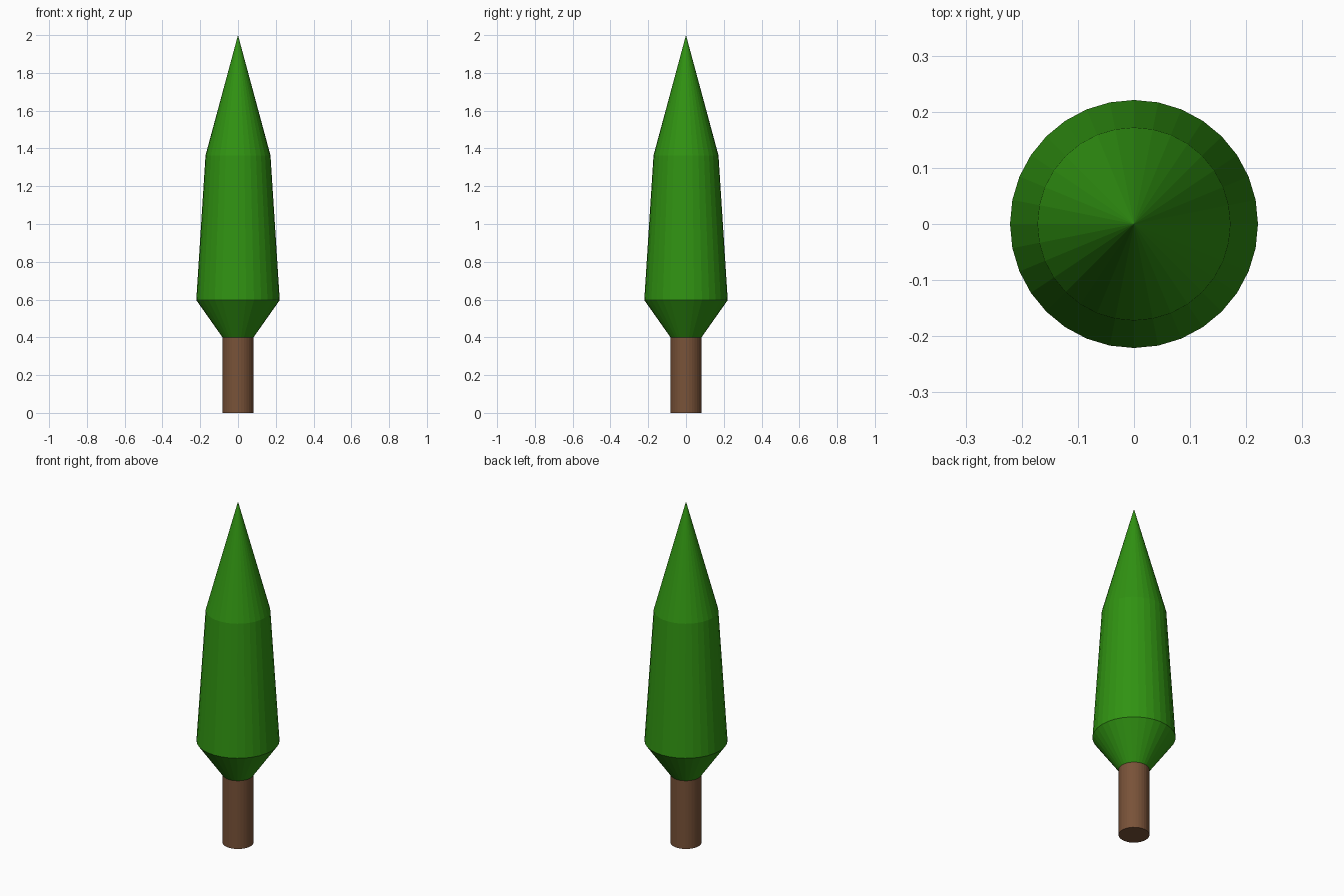
import bpy, bmesh, math

if "Cube" in bpy.data.objects:
    bpy.data.objects.remove(bpy.data.objects["Cube"])

SIDES = 32


def material(name, color):
    mat = bpy.data.materials.new(name)
    mat.diffuse_color = (*color, 1.0)
    mat.use_nodes = True
    mat.node_tree.nodes["Principled BSDF"].inputs["Base Color"].default_value = mat.diffuse_color
    return mat


def turned(name, profile, mat):
    """Closed flat-faced solid of revolution from (radius, z) points."""
    bm = bmesh.new()
    rings = []
    for r, z in profile:
        if r == 0:
            rings.append([bm.verts.new((0, 0, z))] * SIDES)
        else:
            rings.append([bm.verts.new((r * math.cos(math.tau * i / SIDES),
                                        r * math.sin(math.tau * i / SIDES), z))
                          for i in range(SIDES)])
    for low, high in zip(rings, rings[1:]):
        for i in range(SIDES):
            j = (i + 1) % SIDES
            corners = [low[i], low[j], high[j], high[i]]
            bm.faces.new(list(dict.fromkeys(corners)))
    # End caps
    if profile[0][0] > 0:
        bm.faces.new(rings[0][::-1])
    if profile[-1][0] > 0:
        bm.faces.new(rings[-1])
    bmesh.ops.recalc_face_normals(bm, faces=bm.faces)
    mesh = bpy.data.meshes.new(name)
    bm.to_mesh(mesh)
    bm.free()
    mesh.materials.append(mat)
    obj = bpy.data.objects.new(name, mesh)
    bpy.context.collection.objects.link(obj)
    return obj


# Trunk
turned("trunk", [(0.082, 0), (0.082, 0.4)],
       material("bark", (0.19, 0.085, 0.04)))

# Foliage: flared underside, tapered body, pointed tip
turned("foliage", [(0.082, 0.4), (0.221, 0.597), (0.172, 1.363), (0, 2.0)],
       material("leaves", (0.03, 0.29, 0.006)))
